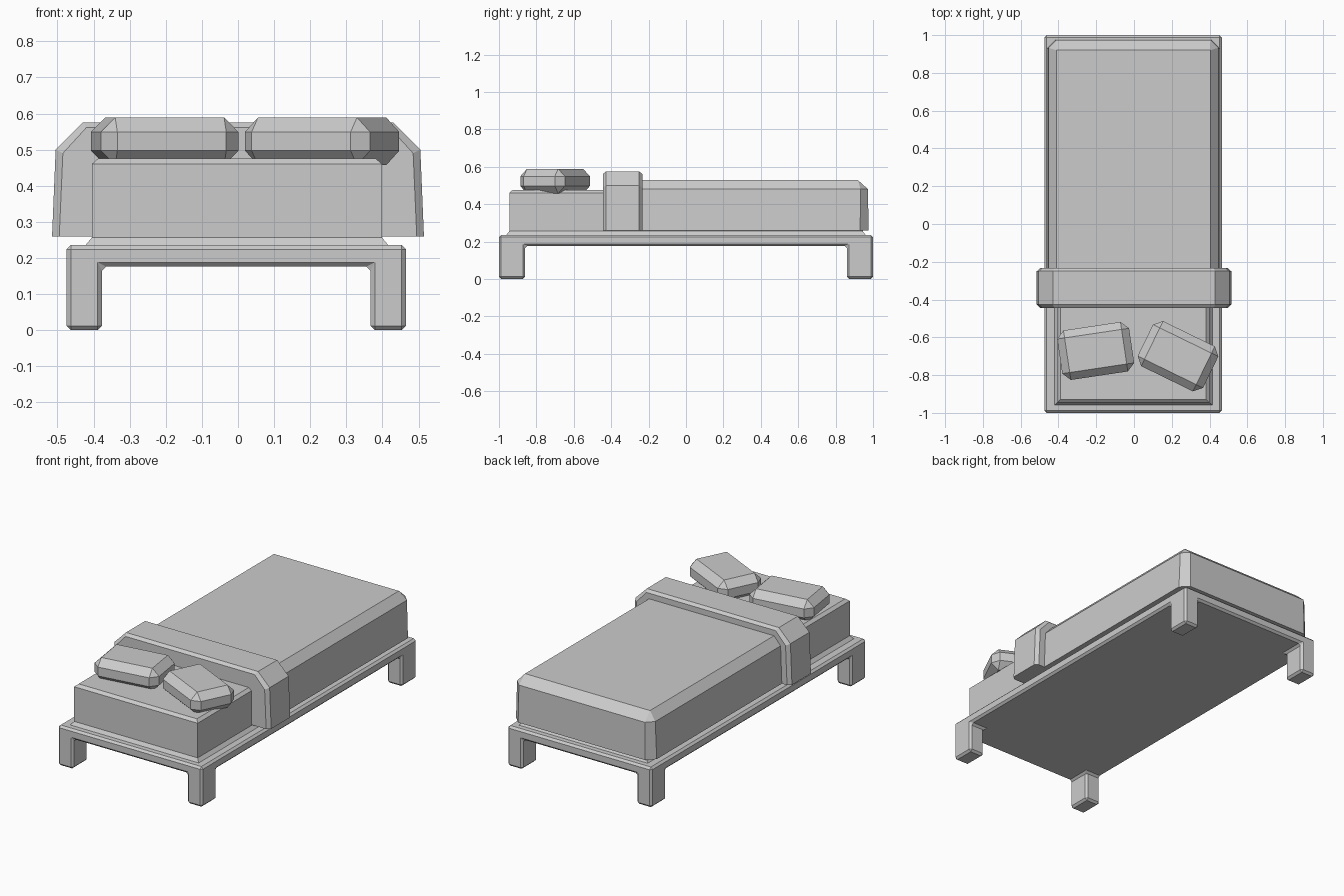
import bpy, bmesh
from math import radians
from mathutils import Vector

if "Cube" in bpy.data.objects:
    bpy.data.objects.remove(bpy.data.objects["Cube"])


def finish(bm, name, bevel=0):
    bmesh.ops.recalc_face_normals(bm, faces=bm.faces)
    mesh = bpy.data.meshes.new(name)
    bm.to_mesh(mesh)
    bm.free()
    ob = bpy.data.objects.new(name, mesh)
    bpy.context.collection.objects.link(ob)
    if bevel:
        m = ob.modifiers.new("chamfer", 'BEVEL')
        m.width = bevel
        m.segments = 1
        m.limit_method = 'ANGLE'
    return ob


def box(size, center):
    bm = bmesh.new()
    bmesh.ops.create_cube(bm, size=1)
    bmesh.ops.scale(bm, vec=size, verts=bm.verts)
    bmesh.ops.translate(bm, vec=center, verts=bm.verts)
    return bm


def loft(name, rings):
    bm = bmesh.new()
    loops = [[bm.verts.new(p) for p in r] for r in rings]
    n = len(loops[0])
    for a, b in zip(loops, loops[1:]):
        for i in range(n):
            j = (i + 1) % n
            bm.faces.new((a[i], a[j], b[j], b[i]))
    bm.faces.new(loops[0])
    bm.faces.new(loops[-1])
    bmesh.ops.remove_doubles(bm, verts=bm.verts, dist=0.0001)
    return finish(bm, name)


# Bed frame: slab with the four corner cells pulled down into legs
CX = -0.005
bm = box((0.94, 2.0, 0.06), (CX, 0, 0.206))
for axis, d in ((0, 0.372), (1, 0.86)):
    for s in (-1, 1):
        co, no = Vector((CX, 0, 0)), Vector((0, 0, 0))
        co[axis] += s * d
        no[axis] = 1
        bmesh.ops.bisect_plane(bm, geom=bm.verts[:] + bm.edges[:] + bm.faces[:],
                               plane_co=co, plane_no=no)
bm.normal_update()
corners = []
for f in bm.faces:
    c = f.calc_center_median()
    if f.normal.z < -0.9 and abs(c.x - CX) > 0.38 and abs(c.y) > 0.87:
        corners.append(f)
for f in bmesh.ops.extrude_discrete_faces(bm, faces=corners)['faces']:
    for v in f.verts:
        v.co.z = 0
finish(bm, "bed_frame", 0.012)


# Mattress with a flared lip at its foot
def rect(x, y, z):
    return [(-x - 0.003, -y, z), (x - 0.003, -y, z), (x - 0.003, y, z), (-x - 0.003, y, z)]


loft("mattress", [rect(0.422, 0.962, 0.232), rect(0.402, 0.945, 0.256),
                  rect(0.402, 0.945, 0.46), rect(0.385, 0.928, 0.475)])


# Blanket, chamfered along the sides, the back end and its back corners
def blanket_ring(x, y, z, c):
    pts = [(-x, -0.3), (x, -0.3), (x, y - c), (x - c, y), (-x + c, y), (-x, y - c)]
    return [(px - 0.003, py, z) for px, py in pts]


loft("blanket", [blanket_ring(0.458, 0.976, 0.26, 0.045),
                 blanket_ring(0.45, 0.973, 0.48, 0.04),
                 blanket_ring(0.407, 0.92, 0.528, 0)])


# Folded blanket band
def band_ring(y, d):
    half = [(0.515 - d, 0.26), (0.505 - d, 0.5 - d / 2), (0.43 - d / 2, 0.575 - d * 0.7)]
    return [(x, y, z) for x, z in half] + [(-x, y, z) for x, z in reversed(half)]


loft("blanket_fold", [band_ring(-0.445, 0.02), band_ring(-0.427, 0),
                      band_ring(-0.25, 0), band_ring(-0.233, 0.02)])

# Pillows
for name, x, y, turn in (("left_pillow", -0.203, -0.672, 8.5),
                         ("right_pillow", 0.233, -0.7, -26)):
    p = finish(box((0.385, 0.265, 0.132), (0, 0, 0)), name, 0.04)
    p.location = (x, y, 0.523)
    p.rotation_euler.z = radians(turn)
